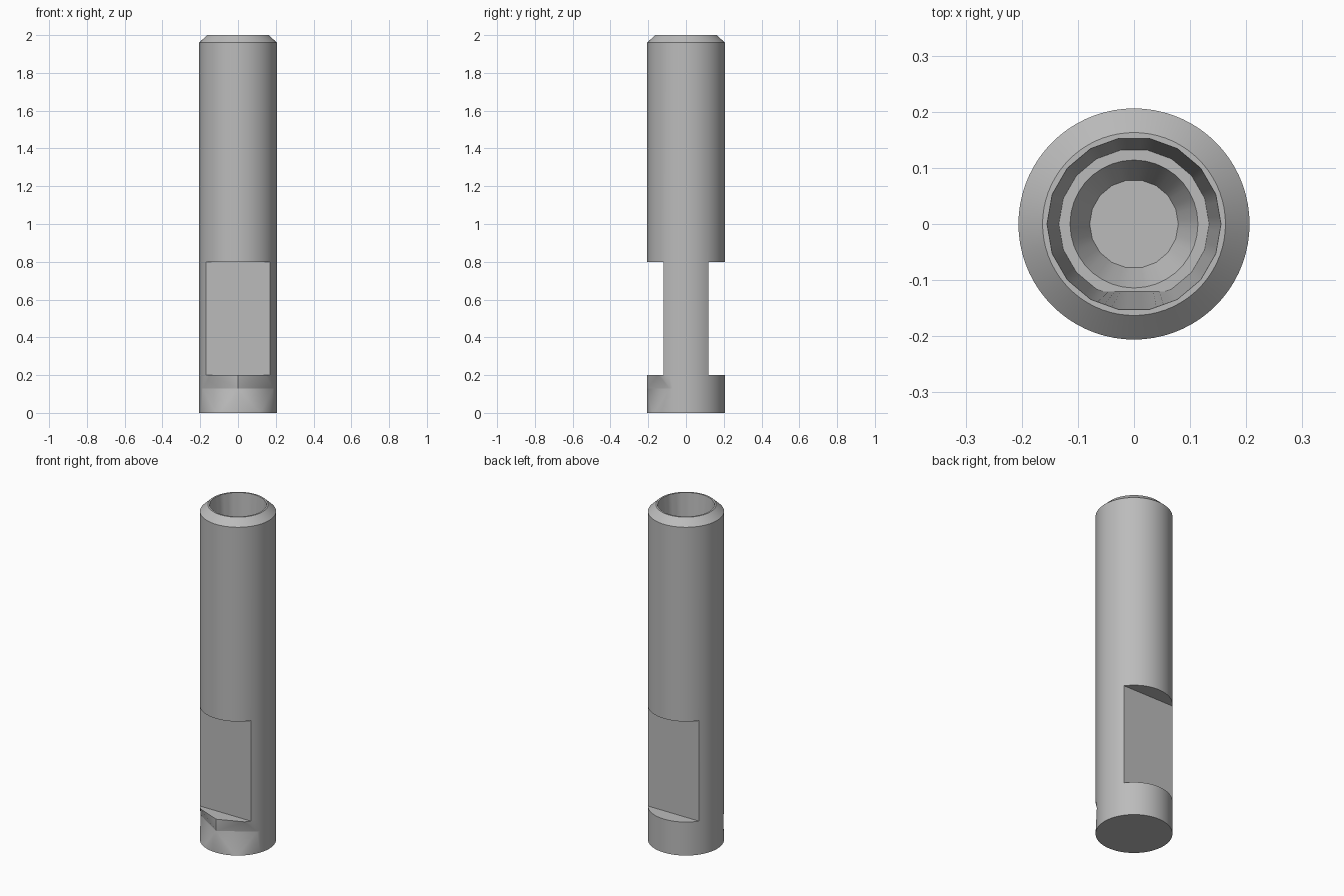
import bpy, bmesh, math
from math import sin, cos, pi, radians

cube = bpy.data.objects.get("Cube")
if cube:
    bpy.data.objects.remove(cube, do_unlink=True)

R = 0.206          # outer radius
STEP = 5           # degrees between ring points
FLAT = R * sin(radians(35))   # distance of the flats from the axis

steel = bpy.data.materials.new("grey steel")
steel.use_nodes = True
colour = (0.5, 0.5, 0.5, 1)
steel.diffuse_color = colour
steel.node_tree.nodes["Principled BSDF"].inputs["Base Color"].default_value = colour


def ring(z, r, sides=72, ymin=-1.0, ymax=1.0):
    """Closed ring; fewer sides give a polygon, y limits cut flats."""
    pts = []
    half = pi / sides
    for deg in range(0, 360, STEP):
        a = radians(deg)
        k = r * cos(half) / cos(a % (2 * half) - half)
        pts.append((k * cos(a), min(max(k * sin(a), ymin), ymax), z))
    return pts


def finish(bm, name):
    bmesh.ops.recalc_face_normals(bm, faces=bm.faces)
    mesh = bpy.data.meshes.new(name)
    bm.to_mesh(mesh)
    bm.free()
    mesh.materials.append(steel)
    ob = bpy.data.objects.new(name, mesh)
    bpy.context.collection.objects.link(ob)
    bpy.ops.object.select_all(action='DESELECT')
    ob.select_set(True)
    bpy.context.view_layer.objects.active = ob
    bpy.ops.object.shade_smooth_by_angle(angle=radians(25))
    return ob


# Shaft: flattened waist, round barrel, chamfered rim and stepped bore
rings = [
    ring(0.2, R, ymin=-FLAT, ymax=FLAT),
    ring(0.8, R, ymin=-FLAT, ymax=FLAT),
    ring(0.8, R),
    ring(1.96, R),
    ring(2.0, 0.163),
    ring(2.0, 0.155, 18),
    ring(1.65, 0.134, 18, ymin=-0.12),
    ring(1.65, 0.114, 36),
    ring(1.58, 0.079, 18),
]
bm = bmesh.new()
loops = [[bm.verts.new(p) for p in pts] for pts in rings]
for low, high in zip(loops, loops[1:]):
    for i in range(len(low)):
        bm.faces.new((low[i - 1], low[i], high[i], high[i - 1]))
bm.faces.new(loops[-1])
bmesh.ops.remove_doubles(bm, verts=bm.verts, dist=1e-5)
bmesh.ops.dissolve_degenerate(bm, edges=bm.edges, dist=1e-5)
finish(bm, "shaft")


# Foot: two stacked slabs whose sparse front points form a faceted crease
def sparse_ring(z, gap):
    return [p for deg, p in zip(range(0, 360, STEP), ring(z, R))
            if deg == 270 or abs(deg - 270) >= gap]


def slab(name, lower, upper, seam):
    bm = bmesh.new()
    for p in lower + upper:
        bm.verts.new(p)
    bmesh.ops.convex_hull(bm, input=bm.verts)
    # Open the hidden face where the slabs meet
    inner = [f for f in bm.faces if all(abs(v.co.z - seam) < 1e-4 for v in f.verts)]
    bmesh.ops.delete(bm, geom=inner, context='FACES_ONLY')
    bmesh.ops.dissolve_limit(bm, angle_limit=0.001, verts=bm.verts, edges=bm.edges)
    finish(bm, name)


crease = 0.13
middle = sparse_ring(crease, 65)
slab("foot_lower", ring(0, R), middle, crease)
slab("foot_upper", middle, sparse_ring(0.2, 45), crease)
